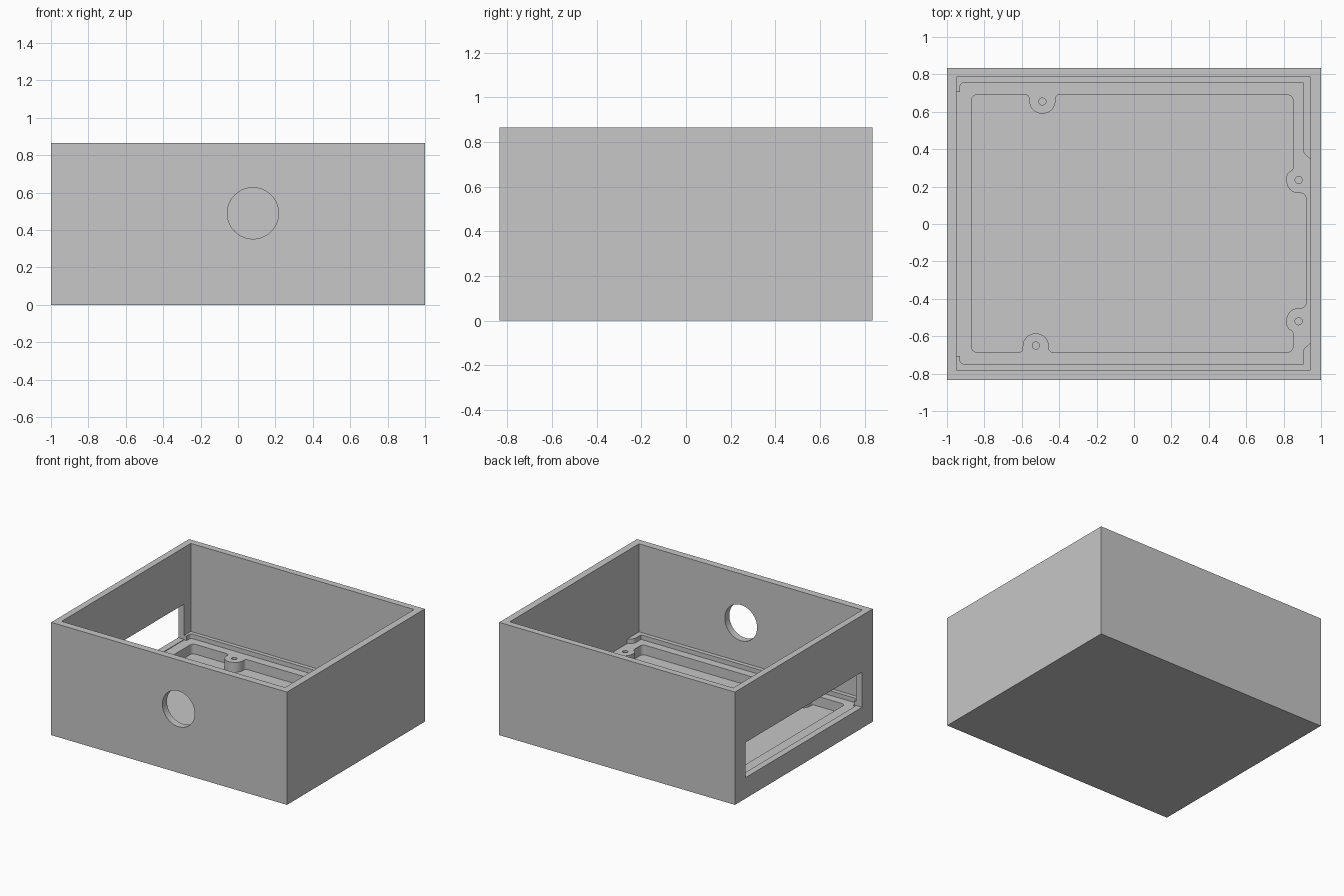
import bpy
import bmesh
from math import cos, sin, tan, pi
from mathutils import Vector, Matrix

cube = bpy.data.objects.get("Cube")
if cube:
    bpy.data.objects.remove(cube, do_unlink=True)

GREY = (0.57, 0.57, 0.57, 1)
plastic = bpy.data.materials.new("light grey plastic")
plastic.use_nodes = True
plastic.diffuse_color = GREY
plastic.node_tree.nodes["Principled BSDF"].inputs["Base Color"].default_value = GREY


def rounded(corners, steps=8):
    """Outline from (x, y, radius) corners, each rounded by an arc."""
    points = []
    for i, (x, y, r) in enumerate(corners):
        p = Vector((x, y))
        a = (Vector(corners[i - 1][:2]) - p).normalized()
        b = (Vector(corners[(i + 1) % len(corners)][:2]) - p).normalized()
        if not r:
            points.append(p)
            continue
        half = a.angle(b) / 2
        centre = p + (a + b).normalized() * (r / sin(half))
        start = p + a * (r / tan(half)) - centre
        end = p + b * (r / tan(half)) - centre
        sweep = start.angle_signed(end)
        for k in range(steps + 1):
            points.append(centre + Matrix.Rotation(-sweep * k / steps, 2) @ start)
    return points


def prism(name, outline, low, high):
    bm = bmesh.new()
    face = bm.faces.new([bm.verts.new((p[0], p[1], low)) for p in outline])
    top = bmesh.ops.extrude_face_region(bm, geom=[face])["geom"]
    bmesh.ops.translate(bm, vec=(0, 0, high - low),
                        verts=[v for v in top if isinstance(v, bmesh.types.BMVert)])
    bmesh.ops.recalc_face_normals(bm, faces=bm.faces)
    mesh = bpy.data.meshes.new(name)
    bm.to_mesh(mesh)
    bm.free()
    obj = bpy.data.objects.new(name, mesh)
    bpy.context.collection.objects.link(obj)
    mesh.materials.append(plastic)
    return obj


def rect(x0, x1, y0, y1):
    return [(x0, y0), (x1, y0), (x1, y1), (x0, y1)]


def circle(x, y, r, n):
    return [(x + r * cos(2 * pi * k / n), y + r * sin(2 * pi * k / n)) for k in range(n)]


# Outer block
box = prism("enclosure_box", rect(-1, 1, -0.835, 0.835), 0, 0.865)

# Main cavity down to the ledge
cutters = [prism("cavity", rect(-0.95, 0.945, -0.78, 0.785), 0.19, 1)]

# Board recess, reaching the window on one side and the wall on the other
recess = [(-0.95, -0.7, 0), (-0.93, -0.7, 0), (-0.93, -0.748, 0.02),
          (0.905, -0.748, 0), (0.905, -0.67, 0.03), (0.945, -0.635, 0),
          (0.945, 0.345, 0), (0.905, 0.38, 0.03), (0.905, 0.755, 0),
          (-0.93, 0.755, 0.02), (-0.93, 0.705, 0), (-0.95, 0.705, 0)]
cutters.append(prism("board_recess", rounded(recess), 0.155, 0.3))

# Deep pocket, stepping round four screw bosses
def end_boss(x, wall, tip):
    return [(x - 0.07, wall, 0.02), (x - 0.07, tip, 0.068),
            (x + 0.07, tip, 0.068), (x + 0.07, wall, 0.02)]

side_boss = [(0.92, 0.165, 0.03), (0.815, 0.165, 0.065),
             (0.815, 0.27, 0.04), (0.85, 0.29, 0.02)]
lower_boss = [(x, -0.285 - y, r) for x, y, r in reversed(side_boss)]
pocket = ([(-0.87, -0.685, 0.03)] + end_boss(-0.525, -0.685, -0.585)
          + [(0.85, -0.685, 0.03)] + lower_boss + side_boss
          + [(0.85, 0.69, 0.03)] + end_boss(-0.49, 0.69, 0.59)[::-1]
          + [(-0.87, 0.69, 0.03)])
cutters.append(prism("pocket", rounded(pocket), 0.08, 0.25))

# Blind screw holes in the bosses
for x, y in [(-0.49, 0.655), (-0.525, -0.65), (0.88, 0.235), (0.88, -0.52)]:
    cutters.append(prism("screw_hole", circle(x, y, 0.019, 20), 0.01, 0.25))

# Side window
cutters.append(prism("window", rect(-1.1, -0.9, -0.705, 0.705), 0.16, 0.43))

# Round front port
port = prism("port", circle(0.08, 0.49, 0.137, 64), 0.7, 0.9)
port.data.transform(Matrix.Rotation(pi / 2, 4, "X"))
cutters.append(port)

bpy.context.view_layer.objects.active = box
for cutter in cutters:
    mod = box.modifiers.new(cutter.name, "BOOLEAN")
    mod.operation = "DIFFERENCE"
    mod.solver = "EXACT"
    mod.object = cutter
    bpy.ops.object.modifier_apply(modifier=mod.name)
    bpy.data.objects.remove(cutter, do_unlink=True)

# Smooth curved walls, crisp corners
bpy.ops.object.select_all(action="DESELECT")
box.select_set(True)
bpy.ops.object.shade_smooth_by_angle(angle=0.5)
